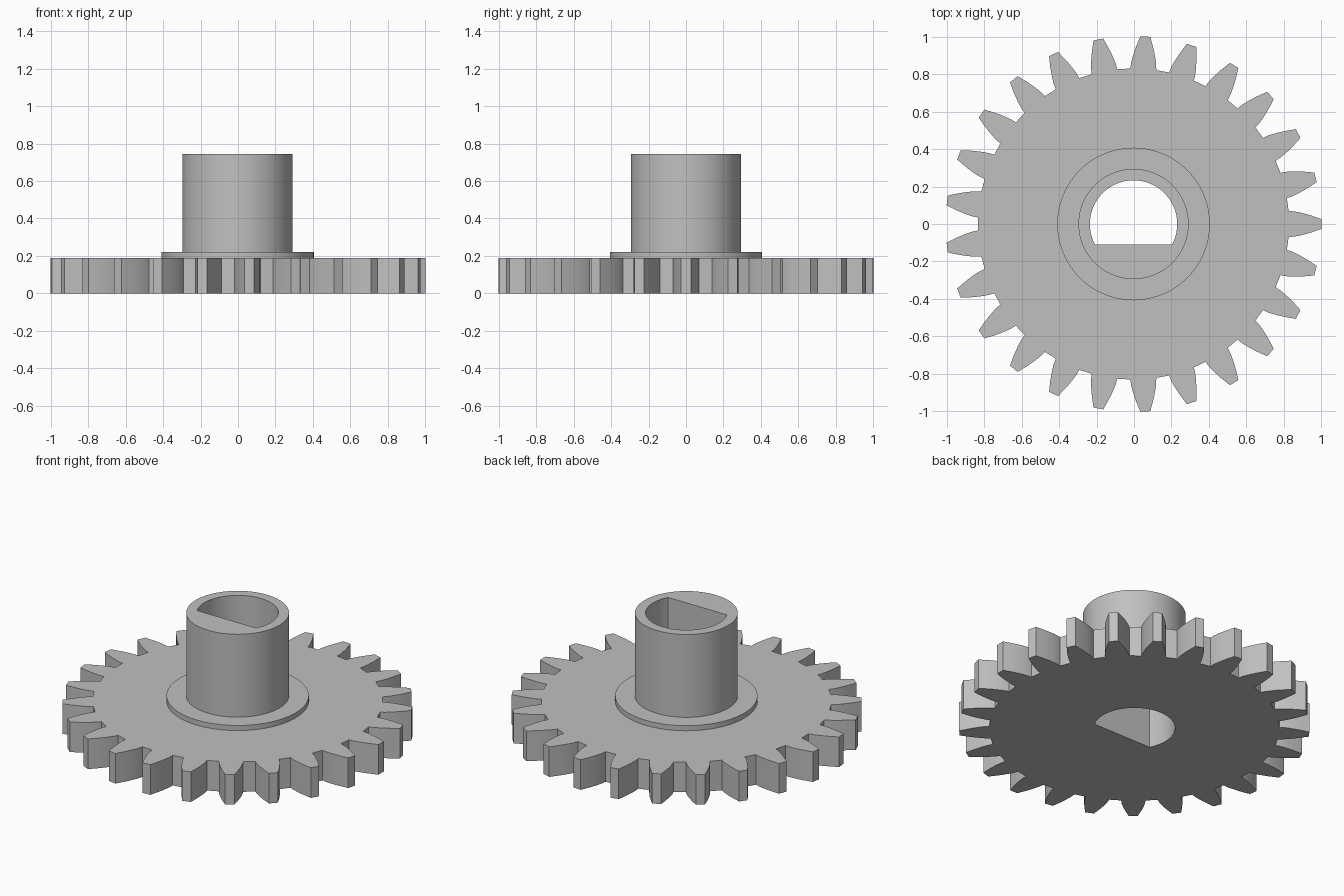
import bpy, bmesh
from math import sin, cos, radians, asin, pi

if "Cube" in bpy.data.objects:
    bpy.data.objects.remove(bpy.data.objects["Cube"], do_unlink=True)

# Single grey material
grey = bpy.data.materials.new("plain_grey")
grey.use_nodes = True
colour = (0.53, 0.53, 0.53, 1)
grey.diffuse_color = colour
grey.node_tree.nodes["Principled BSDF"].inputs["Base Color"].default_value = colour

CENTRE_X = -0.0025
TEETH = 25
BORE_RADIUS, BORE_FLAT = 0.233, -0.11


def polar(radius, angle):
    return (CENTRE_X + radius * cos(angle), radius * sin(angle))


def arc(radius, start=0.0, end=2 * pi, steps=96, closed=True):
    count = steps if closed else steps + 1
    return [polar(radius, start + (end - start) * i / steps) for i in range(count)]


def prism(name, outline, bottom, top):
    """Extrude a counter-clockwise outline between two heights."""
    bm = bmesh.new()
    face = bm.faces.new([bm.verts.new((x, y, bottom)) for x, y in outline])
    result = bmesh.ops.extrude_face_region(bm, geom=[face], use_keep_orig=True)
    raised = [g for g in result["geom"] if isinstance(g, bmesh.types.BMVert)]
    bmesh.ops.translate(bm, verts=raised, vec=(0, 0, top - bottom))
    bmesh.ops.recalc_face_normals(bm, faces=bm.faces)
    mesh = bpy.data.meshes.new(name)
    bm.to_mesh(mesh)
    bm.free()
    mesh.materials.append(grey)
    obj = bpy.data.objects.new(name, mesh)
    bpy.context.collection.objects.link(obj)
    return obj


# Tooth flank: radius and half-angle in degrees, root to tip
flank = [(0.83, 4.8), (0.86, 4.5), (0.89, 3.95), (0.92, 3.35),
         (0.95, 2.7), (0.98, 2.0), (1.0025, 1.5)]
gear_outline = []
for tooth in range(TEETH):
    middle = 2 * pi * tooth / TEETH
    gear_outline += [polar(r, middle - radians(a)) for r, a in flank]
    gear_outline += [polar(r, middle + radians(a)) for r, a in reversed(flank)]

parts = [
    prism("toothed_wheel", gear_outline, 0, 0.19),
    prism("collar", arc(0.407), 0.19, 0.222),
    prism("hub", arc(0.294), 0.222, 0.745),
]

# D-shaped shaft hole through every part
flat_angle = asin(BORE_FLAT / BORE_RADIUS)
bore_outline = arc(BORE_RADIUS, flat_angle, pi - flat_angle, 72, closed=False)
cutter = prism("bore_cutter", bore_outline, -0.2, 1)
cutter.hide_render = True

for part in parts:
    bpy.ops.object.select_all(action="DESELECT")
    part.select_set(True)
    bpy.context.view_layer.objects.active = part
    bore = part.modifiers.new("shaft_bore", "BOOLEAN")
    bore.operation = "DIFFERENCE"
    bore.solver = "EXACT"
    bore.object = cutter
    bpy.ops.object.modifier_apply(modifier=bore.name)
    bpy.ops.object.shade_smooth_by_angle(angle=radians(25))

bpy.data.objects.remove(cutter, do_unlink=True)
